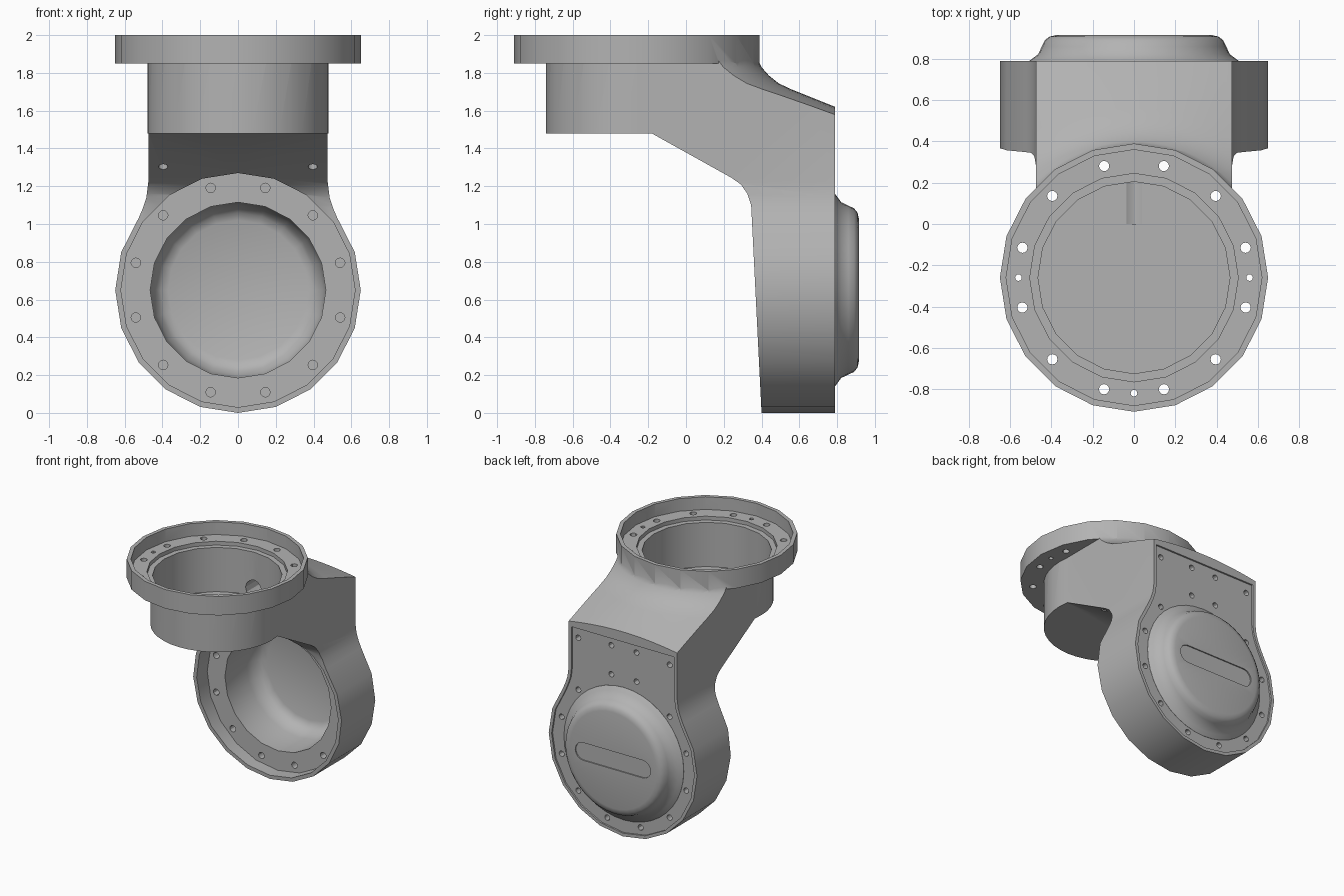
import bpy, bmesh, math
from mathutils import Matrix, Vector

cube = bpy.data.objects.get("Cube")
if cube:
    bpy.data.objects.remove(cube, do_unlink=True)

grey = bpy.data.materials.new("cast_grey")
grey.use_nodes = True
grey.diffuse_color = (0.45, 0.45, 0.45, 1)
for node in grey.node_tree.nodes:
    if node.type == 'BSDF_PRINCIPLED':
        node.inputs["Base Color"].default_value = (0.45, 0.45, 0.45, 1)

SIDES = 20
BOWL = Vector((0, -0.26, 0))      # vertical axis of the upper flange
BORE = Vector((0, 0, 0.65))       # horizontal axis of the lower housing
TO_Y = Matrix.Rotation(-math.pi / 2, 4, 'X')


def finish(bm, name):
    bmesh.ops.recalc_face_normals(bm, faces=bm.faces)
    mesh = bpy.data.meshes.new(name)
    bm.to_mesh(mesh)
    bm.free()
    obj = bpy.data.objects.new(name, mesh)
    bpy.context.collection.objects.link(obj)
    mesh.materials.append(grey)
    return obj


def revolve(name, profile, centre, along_y=False, steps=SIDES):
    """Spin (radius, height) points, which start and end on the axis."""
    bm = bmesh.new()
    verts = [bm.verts.new((r, 0, h)) for r, h in profile]
    edges = [bm.edges.new(pair) for pair in zip(verts, verts[1:])]
    bmesh.ops.spin(bm, geom=verts + edges, cent=(0, 0, 0), axis=(0, 0, 1),
                   angle=2 * math.pi, steps=steps)
    bmesh.ops.remove_doubles(bm, verts=bm.verts, dist=0.0005)
    if along_y:
        bmesh.ops.transform(bm, matrix=TO_Y, verts=bm.verts)
    bmesh.ops.translate(bm, vec=centre, verts=bm.verts)
    return finish(bm, name)


def prism(name, outline, axis, start, end):
    """Extrude an outline along x (points are y, z) or y (points are x, z)."""
    bm = bmesh.new()
    place = (lambda p: (start, p[0], p[1])) if axis == 'X' else (lambda p: (p[0], start, p[1]))
    face = bm.faces.new([bm.verts.new(place(p)) for p in outline])
    move = bmesh.ops.extrude_face_region(bm, geom=[face])
    depth = end - start
    bmesh.ops.translate(bm, vec=(depth, 0, 0) if axis == 'X' else (0, depth, 0),
                        verts=[v for v in move["geom"] if isinstance(v, bmesh.types.BMVert)])
    return finish(bm, name)


def pins(name, points, radius, start, end, along_y=False):
    """A group of drill pins; points are (x, y), or (x, z) when along y."""
    bm = bmesh.new()
    for a, b in points:
        mid = (start + end) / 2
        where = Vector((a, mid, b)) if along_y else Vector((a, b, mid))
        turn = TO_Y if along_y else Matrix.Identity(4)
        bmesh.ops.create_cone(bm, cap_ends=True, segments=12, radius1=radius, radius2=radius,
                              depth=end - start, matrix=Matrix.Translation(where) @ turn)
    return finish(bm, name)


def combine(target, tool, operation):
    mod = target.modifiers.new(tool.name, 'BOOLEAN')
    mod.operation, mod.solver, mod.object = operation, 'EXACT', tool
    bpy.context.view_layer.objects.active = target
    bpy.ops.object.modifier_apply(modifier=mod.name)
    bpy.data.objects.remove(tool, do_unlink=True)


def circle(radius, centre, degrees):
    return [(centre[0] + radius * math.cos(math.radians(d)),
             centre[1] + radius * math.sin(math.radians(d))) for d in degrees]


def keyhole(radius, neck, top):
    """Round plate with a filleted neck above it."""
    arc = circle(radius, (0, 0.65), range(36, -217, -18))
    side = [(neck + 0.03, 1.08), (neck + 0.01, 1.14), (neck, 1.22), (neck, top)]
    return arc + [(-x, z) for x, z in side] + side[::-1]


# Housing and neck: front outline, side outline and sloped cone top intersected
body = prism("elbow_housing", keyhole(0.65, 0.475, 2.2), 'Y', -1, 1)
side = [(0.79, -0.1), (0.79, 1.95), (-0.2, 1.95), (-0.2, 1.49), (0.24, 1.245),
        (0.29, 1.21), (0.325, 1.16), (0.345, 1.1), (0.405, -0.1)]
combine(body, prism("side_outline", side, 'X', -1, 1), 'INTERSECT')
cone = [(0, -0.5), (1.4, -0.5), (1.4, 1.48), (1.05, 1.62), (0.82, 1.712), (0.75, 1.745),
        (0.70, 1.785), (0.66, 1.83), (0.64, 1.87), (0, 1.87)]
combine(body, revolve("cone_top", cone, BOWL, steps=80), 'INTERSECT')

# Recessed panel on the back
combine(body, prism("back_panel", keyhole(0.625, 0.45, 1.54), 'Y', 0.777, 1), 'DIFFERENCE')

# Domed rear cover
dome = [(0, 0.7), (0.525, 0.7), (0.525, 0.778), (0.495, 0.80), (0.465, 0.822), (0.447, 0.86),
        (0.433, 0.89), (0.41, 0.908), (0.38, 0.915), (0, 0.915)]
combine(body, revolve("rear_dome", dome, BORE, True, 40), 'UNION')

# Upper bowl and flange
bowl = [(0, 1.48), (0.48, 1.48), (0.48, 1.88), (0, 1.88)]
combine(body, revolve("bowl", bowl, BOWL, steps=40), 'UNION')
flange = [(0, 1.85), (0.65, 1.85), (0.65, 2), (0, 2)]
combine(body, revolve("flange", flange, BOWL), 'UNION')

# Stepped hollow of the bowl
hollow = [(0, 1.52), (0.465, 1.52), (0.465, 1.87), (0.505, 1.87), (0.505, 1.9),
          (0.62, 1.9), (0.62, 2.2), (0, 2.2)]
combine(body, revolve("bowl_hollow", hollow, BOWL), 'DIFFERENCE')

# Front bore with a rounded bottom inside the dome
bore = [(0, -0.2), (0.62, -0.2), (0.62, 0.5), (0.465, 0.5), (0.465, 0.77), (0.45, 0.82),
        (0.43, 0.853), (0.41, 0.875), (0.37, 0.89), (0, 0.89)]
combine(body, revolve("front_bore", bore, BORE, True), 'DIFFERENCE')

# Cable opening in the rear wall of the bowl
combine(body, pins("cable_opening", [(0, 1.58)], 0.07, 0, 0.45, True), 'DIFFERENCE')

# Shallow slot on the dome
slot = circle(0.07, (0.26, 0.65), range(-90, 91, 15)) + circle(0.07, (-0.26, 0.65), range(90, 271, 15))
combine(body, prism("dome_slot", slot, 'Y', 0.906, 1), 'DIFFERENCE')

# Bolt holes in the flange, the front shelf and the back panel
ring = range(15, 360, 30)
combine(body, pins("flange_bolts", circle(0.56, BOWL, ring), 0.025, 1, 2.2), 'DIFFERENCE')
combine(body, pins("flange_dowels", circle(0.56, BOWL, (0, 180, 270)), 0.016, 1.7, 2.2), 'DIFFERENCE')
combine(body, pins("front_bolts", circle(0.56, (0, 0.65), ring), 0.025, 0.3, 0.58, True), 'DIFFERENCE')
back = circle(0.565, (0, 0.65), [d for d in ring if d not in (75, 105)])
for s in (-1, 1):
    back += [(s * 0.4, 1.46), (s * 0.11, 1.48), (s * 0.11, 1.25)]
combine(body, pins("back_bolts", back, 0.022, 0.7, 1, True), 'DIFFERENCE')

# Smooth curves, crisp edges
bpy.ops.object.select_all(action='DESELECT')
body.select_set(True)
bpy.context.view_layer.objects.active = body
bpy.ops.object.shade_smooth_by_angle(angle=math.radians(30))
